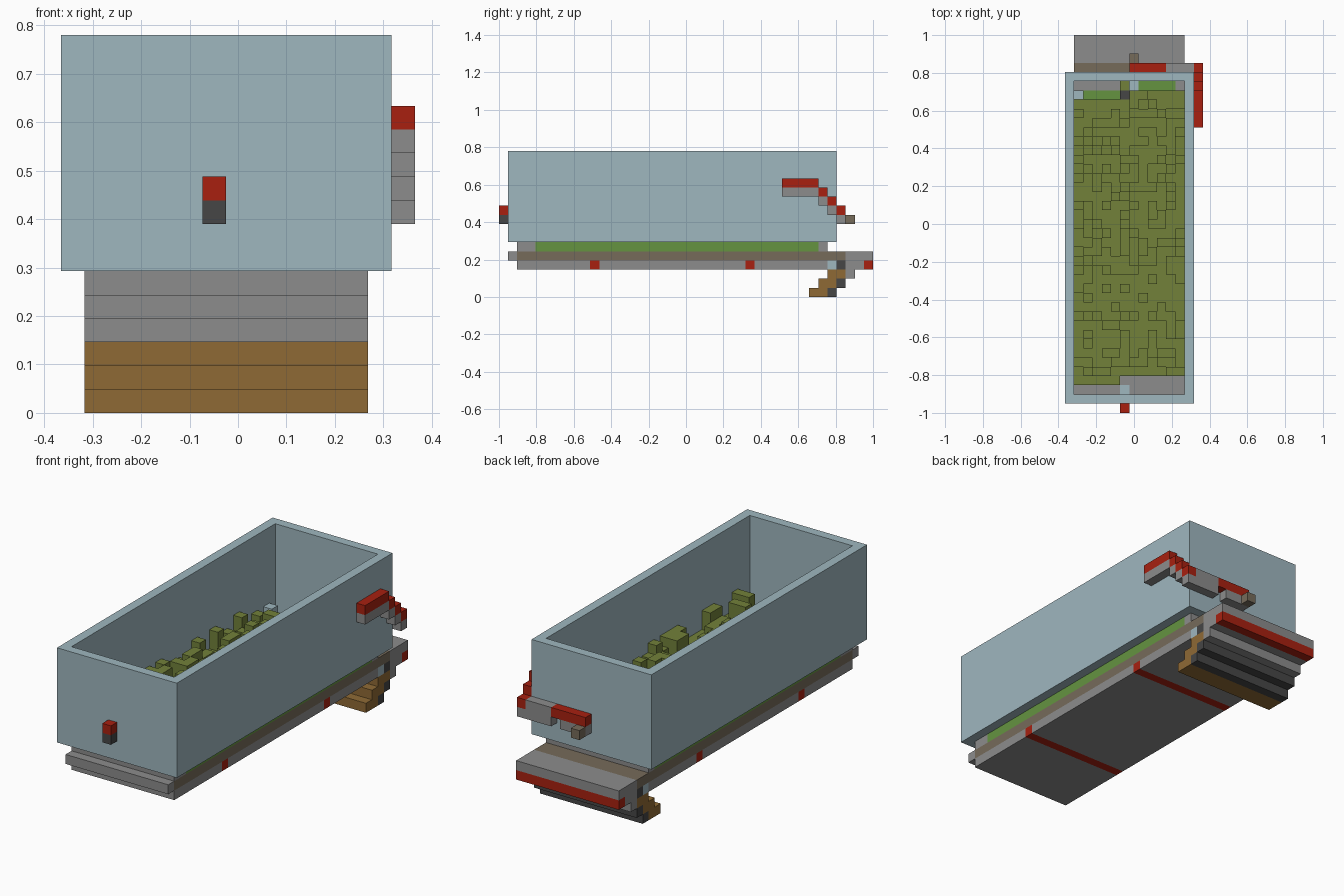
import bpy, bmesh, random
from mathutils import Matrix, Vector

if "Cube" in bpy.data.objects:
    bpy.data.objects.remove(bpy.data.objects["Cube"])

U = 2 / 41                       # size of one block
ORIGIN = Vector((-7.5, -20.5, 0))


def srgb(code):
    vals = [int(code[n:n + 2], 16) / 255 for n in (0, 2, 4)]
    return [((v + 0.055) / 1.055) ** 2.4 if v > 0.04 else v / 12.92 for v in vals] + [1]


def material(name, code):
    m = bpy.data.materials.new(name)
    m.use_nodes = True
    m.diffuse_color = srgb(code)
    m.node_tree.nodes["Principled BSDF"].inputs["Base Color"].default_value = srgb(code)
    return m


blue = material("pale blue", "9FB7BF")
gray = material("gray", "8C8C8C")
red = material("red", "A82010")
dark = material("dark gray", "464646")
brown = material("brown", "8F6A35")
green = material("leaf green", "659440")
olive = material("olive", "72813A")
taupe = material("taupe", "766B5A")


def add_block(bm, x, y, z):
    """Box spanning (start, end) block counts on each axis."""
    lo, hi = (Vector(c) for c in zip(x, y, z))
    mat = Matrix.Translation(((lo + hi) / 2 + ORIGIN) * U) @ Matrix.Diagonal(((hi - lo) * U).to_4d())
    mat[3][3] = 1
    bmesh.ops.create_cube(bm, size=1, matrix=mat)


def finish(bm, name, mat):
    mesh = bpy.data.meshes.new(name)
    bm.to_mesh(mesh)
    bm.free()
    mesh.materials.append(mat)
    ob = bpy.data.objects.new(name, mesh)
    bpy.context.collection.objects.link(ob)


def block(name, mat, x, y, z):
    bm = bmesh.new()
    add_block(bm, x, y, z)
    finish(bm, name, mat)


# Open-topped tub: outer box with the top face inset and pushed down to the floor
bm = bmesh.new()
for x, y in (((0, 14), (1, 2)), ((0, 14), (36, 37)), ((0, 1), (2, 36)), ((13, 14), (2, 36))):
    add_block(bm, x, y, (6, 16))
bmesh.ops.remove_doubles(bm, verts=bm.verts, dist=1e-5)
finish(bm, "tub_walls", blue)

W = (1, 13)                      # width of the base

# Base layers under the tub
block("floor_front", gray, W, (2, 4), (5, 6))
block("floor_middle", green, W, (4, 35), (5, 6))
block("floor_back", gray, W, (35, 36), (5, 6))
block("deck_front", gray, W, (1, 2), (4, 5))
block("deck_middle", taupe, W, (2, 38), (4, 5))
block("deck_back", gray, W, (38, 41), (4, 5))

# Bottom plate with red cross stripes
start = 2
for n, stripe in enumerate((10, 27)):
    block(f"bottom_plate_{n}", gray, W, (start, stripe), (3, 4))
    block(f"bottom_stripe_{n}", red, W, (stripe, stripe + 1), (3, 4))
    start = stripe + 1
block("bottom_plate_end", gray, W, (start, 36), (3, 4))
block("step_joint", blue, W, (36, 37), (3, 4))
block("step_joint_back", dark, W, (37, 38), (3, 4))
block("rear_bumper", gray, W, (38, 40), (3, 4))
block("rear_bumper_edge", red, W, (40, 41), (3, 4))

# Stair chute curling forward under the back
for k in range(3):
    block(f"chute_{k}", brown, W, (34 + k, 36 + k), (k, k + 1))
    block(f"chute_backing_{k}", gray if k == 2 else dark, W, (36 + k, 37 + k), (k, k + 1))

# Uneven olive columns covering the floor
random.seed(4)
bm = bmesh.new()
for j in range(3, 35):
    for i in range(*W):
        if (j == 3 and i > 5) or (j == 34 and i < 7):
            continue
        h = random.choices((1, 2, 3), (6, 3, 2))[0]
        add_block(bm, (i, i + 1), (j, j + 1), (6, 6 + h))
add_block(bm, (6, 7), (35, 36), (6, 7))
finish(bm, "olive_columns", olive)

# Small pieces on the floor at both ends
block("corner_post", blue, (1, 2), (34, 35), (6, 8))
block("dark_post", dark, (6, 7), (34, 35), (6, 7))
block("back_blue_tile", blue, (7, 8), (35, 36), (6, 6.1))
block("back_green_tile", green, (8, 12), (35, 36), (6, 6.1))
block("front_blue_tile", blue, (6, 7), (2, 3), (6, 6.1))

# Front knob
block("knob_top", red, (6, 7), (0, 1), (9, 10))
block("knob_bottom", dark, (6, 7), (0, 1), (8, 9))

# Side arm stepping down towards the back
S = (14, 15)
block("arm_top", red, S, (31, 35), (12, 13))
block("arm_underside", gray, S, (31, 35), (11, 12))
for n in range(3):
    block(f"arm_step_{n}", red, S, (35 + n, 36 + n), (11 - n, 12 - n))
    block(f"arm_step_underside_{n}", gray, S, (35 + n, 36 + n), (10 - n, 11 - n))

# Arm continuing across the back to a short nozzle
B = (37, 38)
block("back_arm", gray, (11, 14), B, (8, 10))
block("back_arm_top", red, (7, 11), B, (9, 10))
block("back_arm_underside", gray, (7, 10), B, (8, 9))
block("nozzle", taupe, (7, 8), (38, 39), (8, 9))
